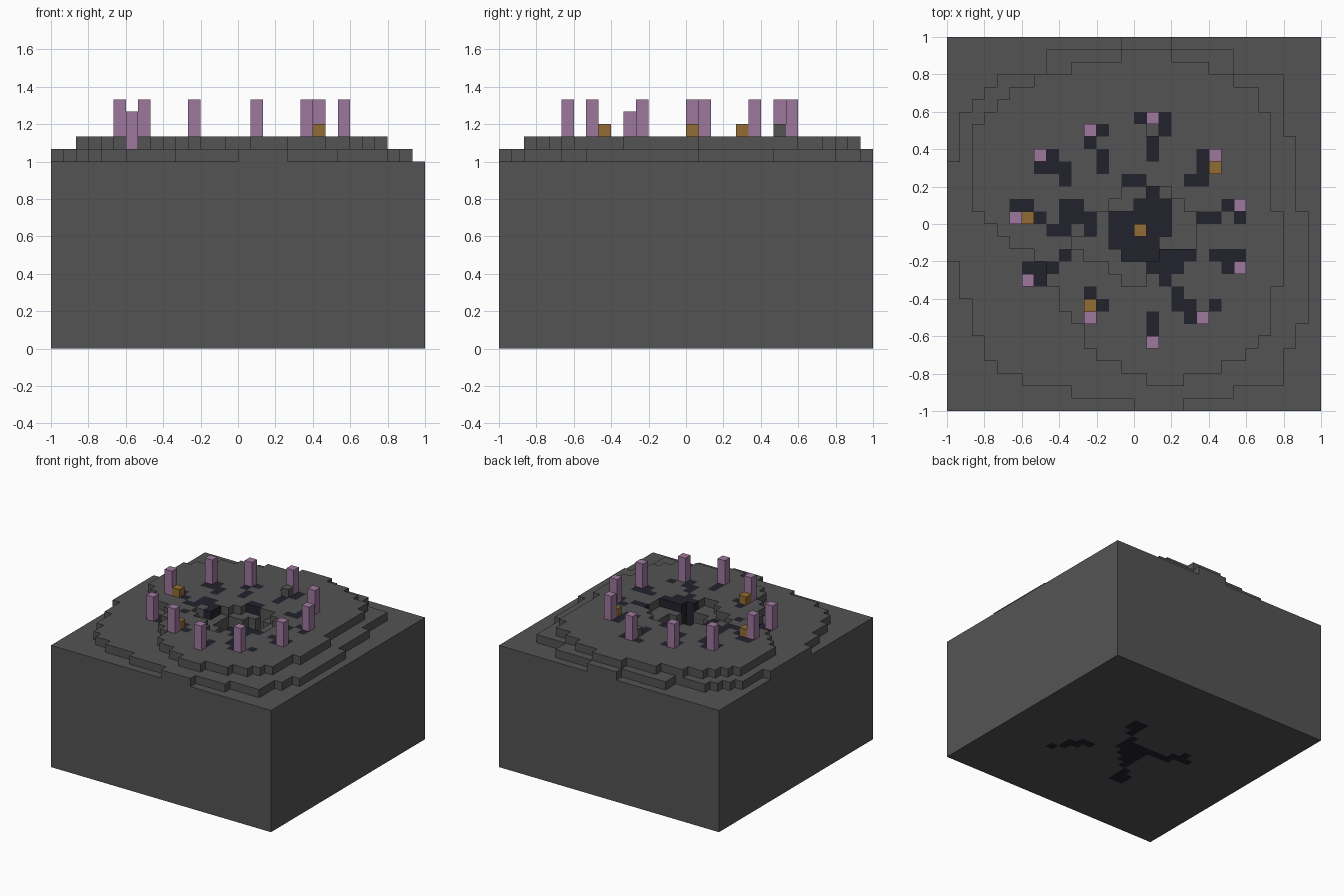
import bpy
import bmesh

cube = bpy.data.objects.get("Cube")
if cube:
    bpy.data.objects.remove(cube, do_unlink=True)

N = 30            # cells along each side
C = 2 / N         # cell size


def material(name, r, g, b):
    m = bpy.data.materials.new(name)
    m.use_nodes = True
    m.diffuse_color = (r, g, b, 1)
    m.node_tree.nodes["Principled BSDF"].inputs["Base Color"].default_value = (r, g, b, 1)
    return m


stone = material("grey stone", .088, .088, .088)
dark = material("dark vein", .016, .016, .026)
lilac = material("lilac crystal", .34, .19, .34)
gold = material("ochre block", .29, .15, .035)


def region(row, spans):
    """Cells of a stepped outline: (row count, first cell, end cell) going forward."""
    cells = set()
    for count, a, b in spans:
        cells |= {(i, r) for r in range(row, row + count) for i in range(a, b)}
        row += count
    return cells


def trail(points):
    """Cells along a path whose legs are straight or diagonal."""
    cells = {points[0]}
    for (i, r), end in zip(points, points[1:]):
        while (i, r) != end:
            i += (end[0] > i) - (end[0] < i)
            r += (end[1] > r) - (end[1] < r)
            cells.add((i, r))
    return cells


# Two rounded terraces
lower = region(0, [
    (1, 14, 18), (2, 8, 23), (1, 4, 27), (1, 3, 27), (1, 2, 27), (2, 1, 27),
    (2, 1, 28), (4, 0, 28), (4, 0, 29), (3, 1, 29), (2, 2, 29), (1, 2, 28),
    (1, 3, 28), (1, 3, 27), (1, 4, 27), (1, 6, 27), (1, 10, 23), (1, 15, 19)])
upper = region(1, [
    (1, 14, 18), (1, 10, 21), (1, 7, 23), (1, 5, 25), (1, 4, 25), (1, 3, 26),
    (7, 2, 26), (1, 3, 27), (1, 4, 27), (1, 5, 27), (1, 7, 27), (2, 8, 27),
    (2, 9, 26), (1, 10, 26), (1, 11, 26), (1, 11, 25), (1, 12, 24),
    (1, 14, 22), (1, 16, 19)])

# Central pit and its deep dark core
pit = region(12, [(1, 14, 18), (1, 13, 19), (2, 12, 20), (1, 10, 20),
                  (1, 11, 17), (1, 13, 16), (1, 14, 16)])
core = region(12, [(1, 16, 17), (1, 15, 18), (2, 13, 18), (1, 13, 17), (1, 14, 17)])

# Dark veins on the plateau
VEINS = [
    [(15, 6)], [(17, 6), (17, 7)], [(16, 8), (16, 9)], [(21, 21)],
    [(12, 7), (11, 8), (12, 9), (12, 10)],
    [(8, 9), (7, 10), (9, 10), (9, 11)],
    [(20, 9), (20, 11), (19, 11)],
    [(14, 11), (15, 11)],
    [(5, 13), (6, 13), (7, 14)],
    [(10, 13), (9, 13), (9, 14), (11, 14), (11, 15)],
    [(8, 15), (9, 15)],
    [(20, 14), (21, 14), (22, 13), (23, 14)],
    [(9, 17), (8, 18), (6, 18), (7, 19)],
    [(21, 17), (23, 17), (22, 18)],
    [(19, 17), (17, 17), (16, 18), (18, 18), (17, 19)],
    [(11, 20), (12, 21)],
    [(18, 20), (18, 21), (19, 21), (19, 22)],
    [(16, 22), (16, 23)],
]

# Dark veins on the underside
BASE_VEINS = [
    [(17, 10), (18, 10), (18, 11), (17, 11), (17, 12), (16, 13), (16, 15),
     (13, 15), (13, 18), (11, 20), (11, 21), (12, 21), (12, 20)],
    [(9, 12), (8, 13), (10, 13), (10, 14), (16, 14)],
    [(15, 16), (14, 16), (14, 17)],
    [(19, 17), (20, 17), (20, 18), (21, 18), (21, 19), (22, 20)],
]
dark_top = core.union(*map(trail, VEINS))
dark_base = set().union(*map(trail, BASE_VEINS))


def height(cell):
    """Ground height of a cell, counted in cells."""
    if not all(0 <= k < N for k in cell):
        return 0
    return 15 + (cell in lower) + (cell in upper) - (cell in pit) - 3 * (cell in core)


def point(i, r, h):
    return (-1 + i * C, 1 - r * C, h * C)


def finish(name, bm, mats):
    mesh = bpy.data.meshes.new(name)
    bm.to_mesh(mesh)
    bm.free()
    for m in mats:
        mesh.materials.append(m)
    bpy.context.collection.objects.link(bpy.data.objects.new(name, mesh))


# Ground shell: a top and a base per cell, and walls where heights step
bm = bmesh.new()


def quad(corners, mat):
    f = bm.faces.new([bm.verts.new(point(*c)) for c in corners])
    f.material_index = int(mat)


for r in range(N):
    for i in range(N):
        cell, h = (i, r), height((i, r))
        ring = [(i, r + 1), (i + 1, r + 1), (i + 1, r), (i, r)]
        quad([(*c, h) for c in ring], cell in dark_top)
        quad([(*c, 0) for c in reversed(ring)], cell in dark_base)
        for k, (di, dr) in enumerate([(0, 1), (1, 0), (0, -1), (-1, 0)]):
            n = height((i + di, r + dr))
            if n < h:
                a, b = ring[k], ring[(k + 1) % 4]
                quad([(*a, n), (*b, n), (*b, h), (*a, h)], cell in dark_top)
bmesh.ops.remove_doubles(bm, verts=bm.verts[:], dist=1e-5)
finish("stepped_ground", bm, [stone, dark])


# Upright boxes standing on the ground
def boxes(name, cells, tall, mat):
    for i, r in cells:
        bm = bmesh.new()
        bmesh.ops.create_cube(bm, size=C)
        bmesh.ops.scale(bm, vec=(1, 1, tall), verts=bm.verts)
        bmesh.ops.translate(bm, verts=bm.verts,
                            vec=point(i + .5, r + .5, height((i, r)) + tall / 2))
        finish(name, bm, [mat])


boxes("crystal_pillar", [(16, 6), (11, 7), (7, 9), (21, 9), (23, 13), (5, 14),
                         (23, 18), (6, 19), (11, 22), (20, 22), (16, 24)], 3, lilac)
boxes("ochre_block", [(21, 10), (6, 14), (11, 21), (15, 15)], 1, gold)
boxes("loose_stone", [(16, 7)], 1, stone)
